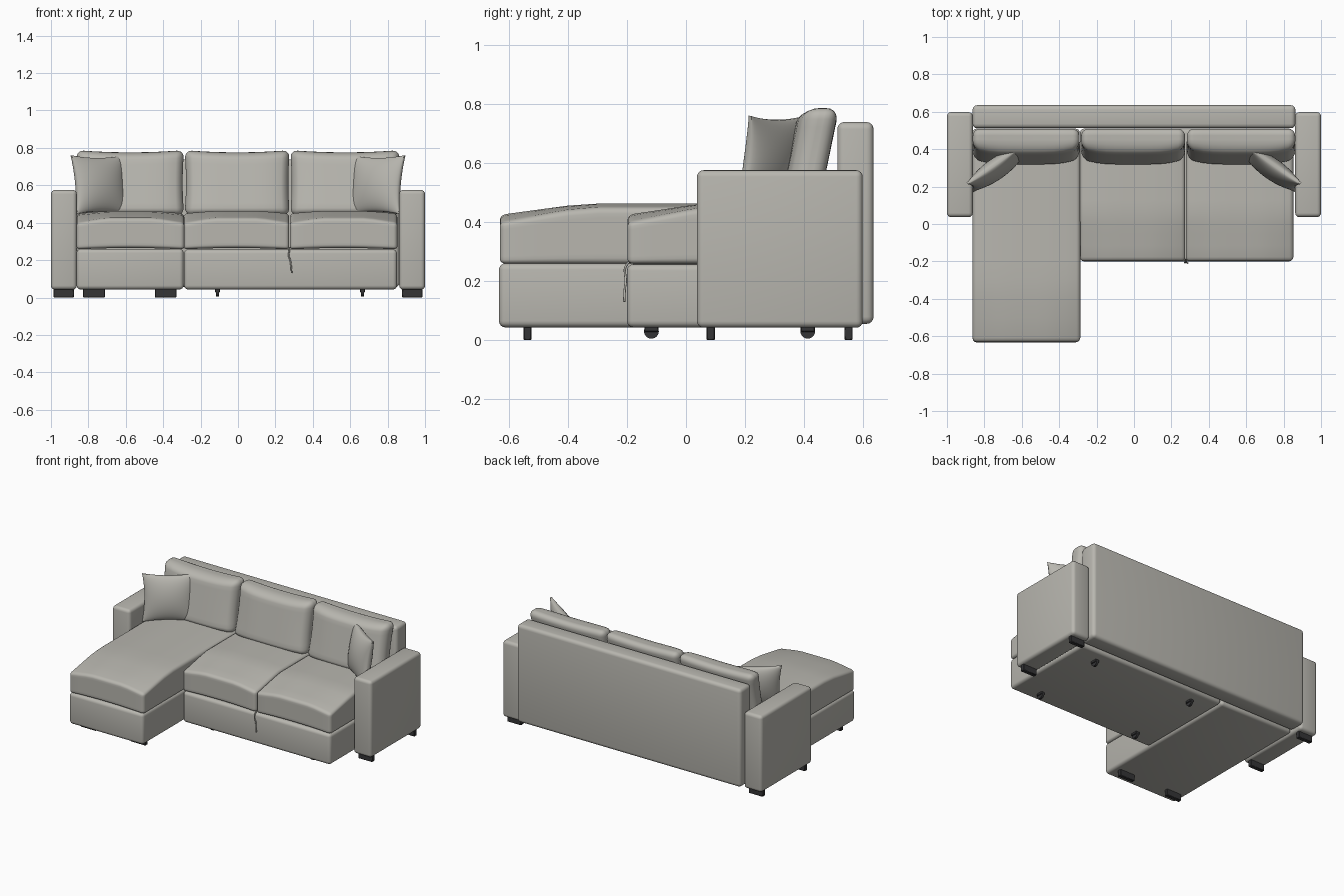
import bpy, bmesh, math
from mathutils import Vector, Matrix

if "Cube" in bpy.data.objects:
    bpy.data.objects.remove(bpy.data.objects["Cube"])


def material(name, rgb):
    m = bpy.data.materials.new(name)
    m.diffuse_color = (*rgb, 1)
    m.use_nodes = True
    m.node_tree.nodes["Principled BSDF"].inputs["Base Color"].default_value = m.diffuse_color
    return m


FABRIC = material("warm grey fabric", (0.48, 0.47, 0.43))
DARK = material("dark grey plastic", (0.035, 0.035, 0.037))


def finish(name, bm, mat, smooth=True):
    bmesh.ops.recalc_face_normals(bm, faces=bm.faces[:])
    me = bpy.data.meshes.new(name)
    bm.to_mesh(me)
    bm.free()
    me.materials.append(mat)
    ob = bpy.data.objects.new(name, me)
    bpy.context.collection.objects.link(ob)
    if smooth:
        bpy.ops.object.select_all(action='DESELECT')
        ob.select_set(True)
        bpy.context.view_layer.objects.active = ob
        bpy.ops.object.shade_smooth_by_angle(angle=math.radians(40))
    return ob


def box(name, lo, hi, r, mat=FABRIC, cuts=0, deform=None, segs=4):
    """Rounded box between two corners, optionally sliced and deformed.
    deform(co, u) receives the position and its normalised (-1..1) position."""
    lo, hi = Vector(lo), Vector(hi)
    mid, half = (lo + hi) / 2, (hi - lo) / 2
    bm = bmesh.new()
    bmesh.ops.create_cube(bm, size=2)
    for v in bm.verts:
        v.co = mid + Vector(a * b for a, b in zip(v.co, half))
    if r:
        bmesh.ops.bevel(bm, geom=bm.edges[:], offset=r, segments=segs,
                        profile=0.5, affect='EDGES')
    for axis in range(3):
        n = Vector((0, 0, 0))
        n[axis] = 1
        for i in range(1, cuts):
            p = mid.copy()
            p[axis] += (2 * i / cuts - 1) * (half[axis] - r)
            bmesh.ops.bisect_plane(bm, geom=bm.verts[:] + bm.edges[:] + bm.faces[:],
                                   plane_co=p, plane_no=n, dist=1e-5)
    if deform:
        for v in bm.verts:
            d = v.co - mid
            v.co = deform(v.co.copy(), Vector(a / b for a, b in zip(d, half)))
    return finish(name, bm, mat)


# frame: arms, back and the two bases
for side, s in (("left", -1), ("right", 1)):
    x0, x1 = sorted((s * 0.862, s * 1.0))
    box(side + "_arm", (x0, 0.037, 0.042), (x1, 0.598, 0.575), 0.022)
box("back_frame", (-0.863, 0.512, 0.055), (0.863, 0.635, 0.738), 0.024)
box("chaise_base", (-0.863, -0.633, 0.043), (-0.291, 0.51, 0.26), 0.022)
box("seat_base", (-0.288, -0.2, 0.043), (0.85, 0.51, 0.257), 0.022)


# seat cushions: flat crown falling off to the front and sides
def seat_cushion(name, x0, x1, y0, y1, slope):
    def shape(p, u):
        side = max(0, (abs(u.x) - 0.45) / 0.55)
        front = max(0, 1 - (p.y - y0) / slope)
        w = (u.z + 1) / 2
        p.z -= w * (0.038 * front + 0.026 * side * (0.5 + 0.5 * front))
        p.z += (1 - w) * 0.008 * (1 - u.x ** 2)
        return p
    box(name, (x0, y0, 0.257), (x1, y1, 0.462), 0.022, cuts=10, deform=shape)


seat_cushion("chaise_cushion", -0.863, -0.287, -0.63, 0.45, 0.28)
seat_cushion("middle_seat_cushion", -0.29, 0.274, -0.198, 0.45, 0.25)
seat_cushion("right_seat_cushion", 0.277, 0.852, -0.198, 0.45, 0.25)


# back cushions: leaning, puffed at the front, sagging along the top
def puff(p, u):
    t = (u.z + 1) / 2
    if u.y < 0:
        p.y += u.y * 0.032 * (1 - u.x ** 4)
    p.y += 0.2 * (p.z - 0.45)
    p.z -= t * 0.012 * (1 - u.x ** 2)
    p.x += -u.x * 0.008 * (1 - u.z ** 2)
    return p


for name, x0, x1 in (("left", -0.866, -0.288), ("middle", -0.286, 0.277),
                     ("right", 0.279, 0.866)):
    box(name + "_back_cushion", (x0, 0.345, 0.44), (x1, 0.449, 0.788), 0.04,
        cuts=10, deform=puff, segs=5)


# scatter pillows: two puffed grids joined at a pinched seam
def pillow(name, s, n=20):
    bm = bmesh.new()
    for side in (-1, 1):
        grid = []
        for i in range(n + 1):
            for j in range(n + 1):
                u = -math.cos(math.pi * i / n)
                v = -math.cos(math.pi * j / n)
                puffy = max(0, (1 - u * u) * (1 - v * v)) ** 0.6
                grid.append(bm.verts.new((0.168 * u * (1 - 0.09 * (1 - v * v)),
                                          side * (0.006 + 0.048 * puffy),
                                          0.158 * v * (1 - 0.09 * (1 - u * u)))))
        for i in range(n):
            for j in range(n):
                a = i * (n + 1) + j
                bm.faces.new([grid[k] for k in (a, a + 1, a + n + 2, a + n + 1)])
    edges = [e for e in bm.edges if e.is_boundary]
    bmesh.ops.bridge_loops(bm, edges=edges)
    rot = (Matrix.Translation((s * 0.74, 0.293, 0.603))
           @ Matrix.Rotation(math.radians(-35 * s), 4, 'Z')
           @ Matrix.Rotation(math.radians(-9), 4, 'X'))
    bm.transform(rot)
    finish(name, bm, FABRIC)


pillow("left_pillow", -1)
pillow("right_pillow", 1)

# block feet under the arms and the chaise
for side, s in (("left", -1), ("right", 1)):
    for end, y in (("front", 0.084), ("rear", 0.55)):
        box(f"{side}_arm_{end}_foot", (s * 0.932 - 0.054, y - 0.014, 0),
            (s * 0.932 + 0.054, y + 0.014, 0.046), 0.003, DARK, segs=1)
for i, x in enumerate((-0.77, -0.387)):
    box(f"chaise_foot_{i + 1}", (x - 0.058, -0.55, 0), (x + 0.058, -0.523, 0.047),
        0.003, DARK, segs=1)

# castors under the pull-out seat
for i, (x, y) in enumerate(((-0.11, -0.117), (0.665, -0.117), (-0.11, 0.412), (0.665, 0.412))):
    bm = bmesh.new()
    bmesh.ops.create_cone(bm, cap_ends=True, segments=24, radius1=0.025, radius2=0.025,
                          depth=0.016, matrix=Matrix.Translation((x, y, 0.03))
                          @ Matrix.Rotation(math.pi / 2, 4, 'Y'))
    finish(f"castor_wheel_{i + 1}", bm, DARK)
    box(f"castor_mount_{i + 1}", (x - 0.014, y - 0.024, 0.028),
        (x + 0.014, y + 0.024, 0.047), 0.003, DARK, segs=1)

# pull strap hanging between the seat cushions
cu = bpy.data.curves.new("pull_strap", 'CURVE')
cu.dimensions = '3D'
cu.bevel_depth = 0.004
cu.bevel_resolution = 2
sp = cu.splines.new('NURBS')
pts = [(0.276, -0.19, 0.268), (0.274, -0.208, 0.25), (0.27, -0.206, 0.22), (0.28, -0.203, 0.2),
       (0.284, -0.208, 0.17), (0.287, -0.209, 0.13)]
sp.points.add(len(pts) - 1)
for p, co in zip(sp.points, pts):
    p.co = (*co, 1)
sp.use_endpoint_u = True
sp.order_u = 3
cu.materials.append(FABRIC)
strap = bpy.data.objects.new("pull_strap", cu)
bpy.context.collection.objects.link(strap)
bpy.ops.object.select_all(action='DESELECT')
strap.select_set(True)
bpy.context.view_layer.objects.active = strap
bpy.ops.object.convert(target='MESH')
